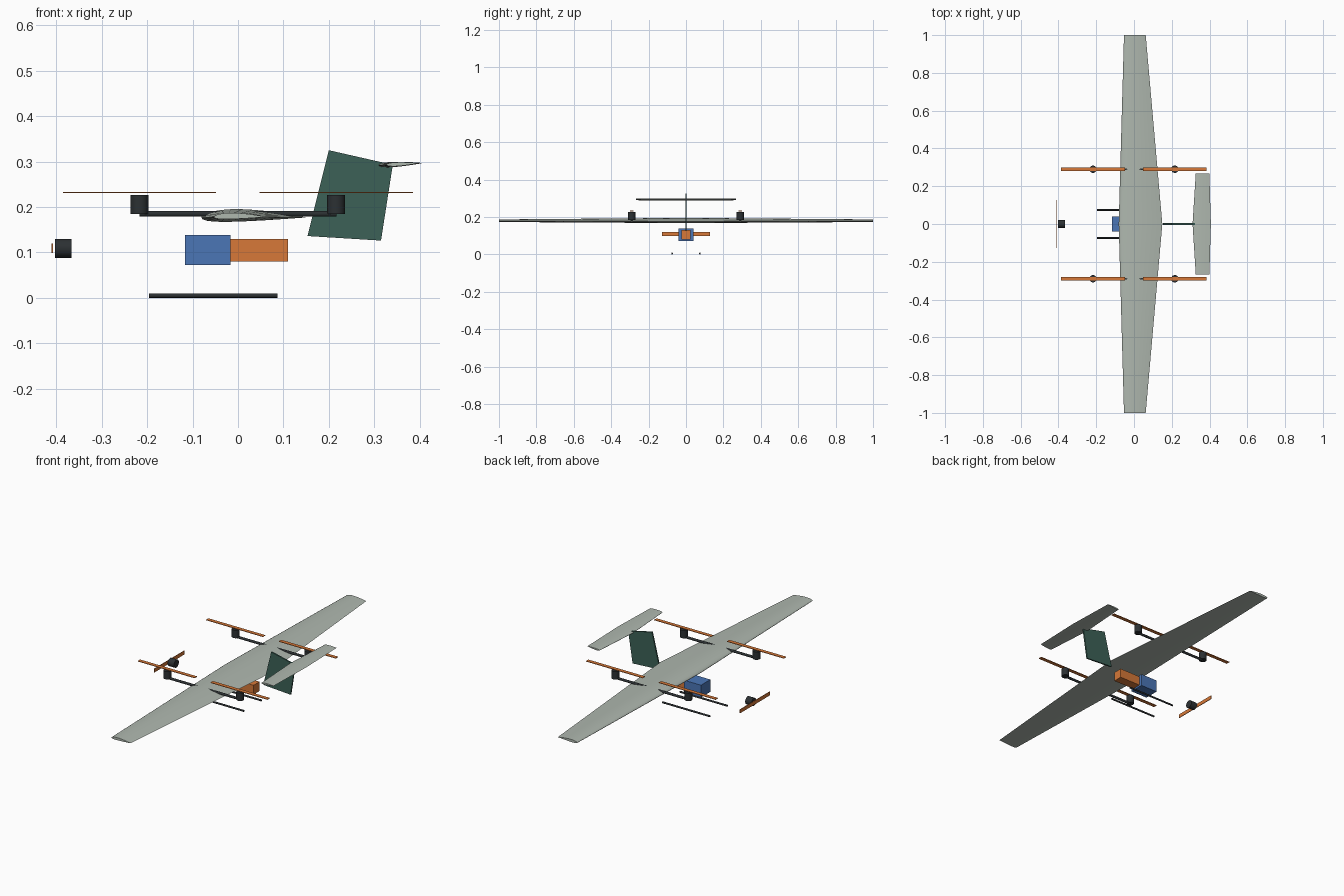
import bpy, bmesh, math
from mathutils import Matrix

if "Cube" in bpy.data.objects:
    bpy.data.objects.remove(bpy.data.objects["Cube"])


def material(name, rgb):
    m = bpy.data.materials.new(name)
    m.diffuse_color = (*rgb, 1)
    m.use_nodes = True
    m.node_tree.nodes["Principled BSDF"].inputs["Base Color"].default_value = m.diffuse_color
    return m


SKIN = material("pale_skin", (0.43, 0.48, 0.43))
DARK = material("dark_carbon", (0.025, 0.03, 0.033))
GREEN = material("fin_green", (0.045, 0.12, 0.095))
ORANGE = material("orange", (0.68, 0.19, 0.04))
BLUE = material("blue", (0.07, 0.18, 0.47))


def finish(name, bm, mat, smooth=False):
    bmesh.ops.recalc_face_normals(bm, faces=bm.faces[:])
    me = bpy.data.meshes.new(name)
    bm.to_mesh(me)
    bm.free()
    me.materials.append(mat)
    ob = bpy.data.objects.new(name, me)
    bpy.context.collection.objects.link(ob)
    if smooth:
        bpy.ops.object.select_all(action='DESELECT')
        ob.select_set(True)
        bpy.context.view_layer.objects.active = ob
        bpy.ops.object.shade_smooth_by_angle(angle=math.radians(35))
    return ob


def box(name, lo, hi, mat):
    bm = bmesh.new()
    bmesh.ops.create_cube(bm, size=1)
    for v in bm.verts:
        v.co = [(a + b) / 2 + c * (b - a) for a, b, c in zip(lo, hi, v.co)]
    return finish(name, bm, mat)


def cylinder(name, centre, radius, length, mat, axis='Z', sides=24):
    bm = bmesh.new()
    rot = Matrix.Rotation(math.pi / 2, 4, 'Y') if axis == 'X' else Matrix()
    bmesh.ops.create_cone(bm, cap_ends=True, segments=sides, radius1=radius,
                          radius2=radius, depth=length,
                          matrix=Matrix.Translation(centre) @ rot)
    return finish(name, bm, mat, True)


def airfoil(camber, thick=0.12, n=14):
    """Closed section loop for unit chord, camber peak at 40 percent."""
    def point(x, side):
        t = 5 * thick * (0.2969 * x ** .5 - .126 * x - .3516 * x ** 2
                         + .2843 * x ** 3 - .1036 * x ** 4)
        p = 0.4
        c = camber * ((2 * p * x - x * x) / p ** 2 if x < p
                      else (1 - 2 * p + 2 * p * x - x * x) / (1 - p) ** 2)
        return x, c + side * t
    xs = [(1 - math.cos(math.pi * i / n)) / 2 for i in range(n + 1)]
    return [point(x, 1) for x in reversed(xs)] + [point(x, -1) for x in xs[1:-1]]


def lifting_surface(name, stations, section, tilt, mat):
    """Loft through stations of (y, leading x, trailing x, leading z)."""
    bm = bmesh.new()
    loops = [[bm.verts.new((x0 + u * (x1 - x0), y, z + (w + u * tilt) * (x1 - x0)))
              for u, w in section] for y, x0, x1, z in stations]
    n = len(section)
    for a, b in zip(loops, loops[1:]):
        for i in range(n):
            j = (i + 1) % n
            bm.faces.new((a[i], a[j], b[j], b[i]))
    bm.faces.new(loops[0])
    bm.faces.new(loops[-1])
    return finish(name, bm, mat, True)


# Tapered main wing and tailplane
lifting_surface("main_wing", [(-1, -0.053, 0.062, 0.178), (0, -0.081, 0.15, 0.177),
                              (1, -0.053, 0.062, 0.178)], airfoil(0.02), 0, SKIN)
lifting_surface("tailplane", [(-0.268, 0.327, 0.399, 0.293), (0, 0.31, 0.407, 0.292),
                              (0.268, 0.327, 0.399, 0.293)], airfoil(0), 0.05, SKIN)

# Swept vertical fin
bm = bmesh.new()
outline = [(0.2, 0.325), (0.341, 0.293), (0.315, 0.126), (0.153, 0.136)]
face = bm.faces.new([bm.verts.new((x, -0.004, z)) for x, z in outline])
ext = bmesh.ops.extrude_face_region(bm, geom=[face])
bmesh.ops.translate(bm, vec=(0, 0.008, 0),
                    verts=[g for g in ext["geom"] if isinstance(g, bmesh.types.BMVert)])
finish("vertical_fin", bm, GREEN)

# Lift booms, motors, rotors and landing skids on both sides
for side, s in (("near", -1), ("far", 1)):
    y = 0.29 * s
    cylinder(f"lift_boom_{side}", (0, y, 0.185), 0.0065, 0.434, DARK, 'X', 16)
    for end, x in (("nose", -0.217), ("tail", 0.216)):
        cylinder(f"lift_motor_{end}_{side}", (x, y, 0.205), 0.0195, 0.042, DARK)
        box(f"lift_rotor_{end}_{side}", (x - 0.169, y - 0.01, 0.2305),
            (x + 0.169, y + 0.01, 0.2335), ORANGE)
    cylinder(f"landing_skid_{side}", (-0.054, 0.074 * s, 0.0048), 0.0048, 0.283,
             DARK, 'X', 16)

# Nose motor and propeller
cylinder("nose_motor", (-0.385, 0, 0.109), 0.021, 0.037, DARK, 'X')
box("nose_propeller", (-0.411, -0.127, 0.099), (-0.408, 0.127, 0.119), ORANGE)

# Battery and payload blocks
box("battery_block", (-0.117, -0.04, 0.072), (-0.017, 0.04, 0.138), BLUE)
box("payload_block", (-0.016, -0.025, 0.08), (0.11, 0.025, 0.13), ORANGE)
